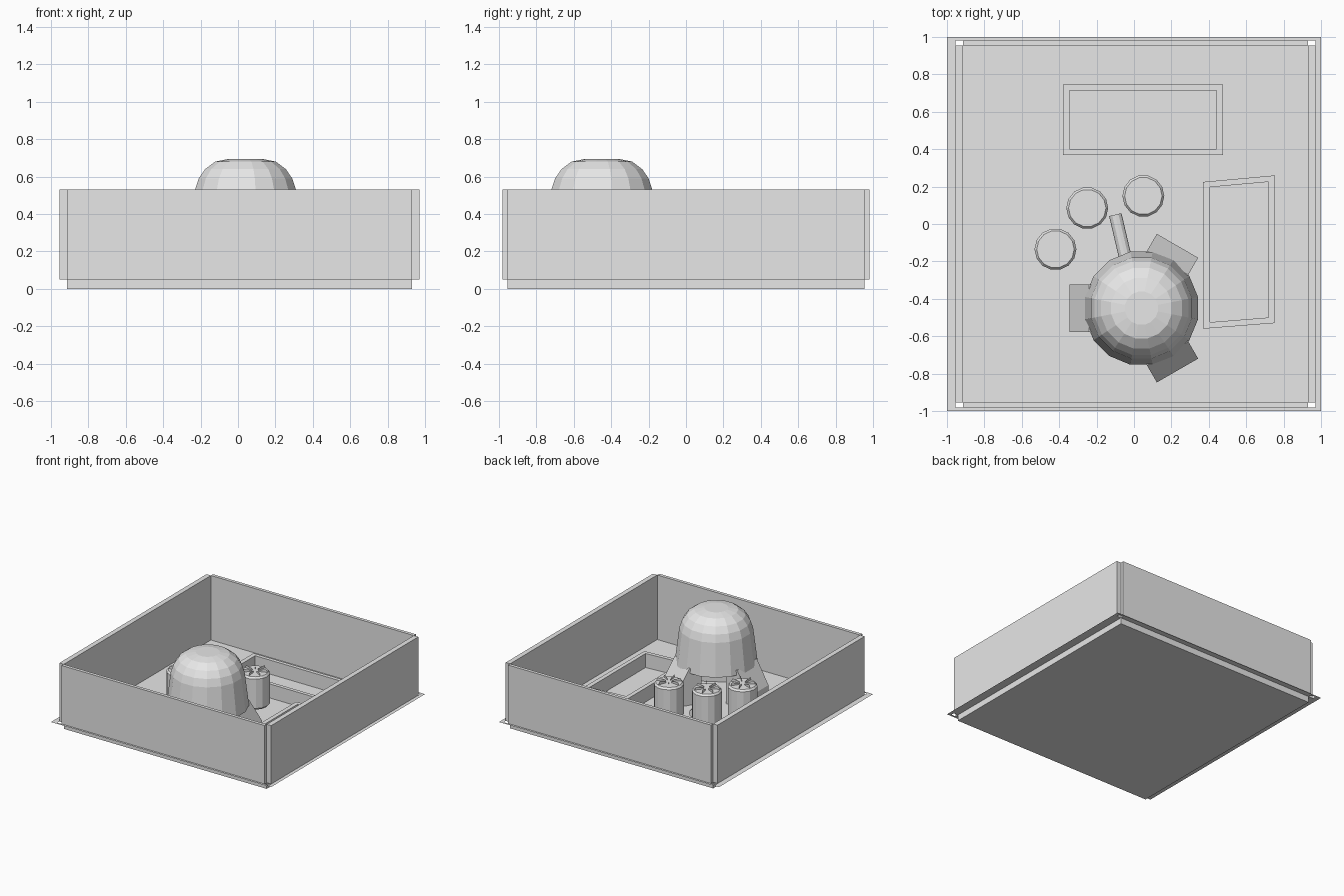
import bpy, bmesh, math
from mathutils import Vector

if "Cube" in bpy.data.objects:
    bpy.data.objects.remove(bpy.data.objects["Cube"])

grey = bpy.data.materials.new("plain_grey")
grey.diffuse_color = (0.8, 0.8, 0.8, 1)
grey.use_nodes = True
grey.node_tree.nodes["Principled BSDF"].inputs["Base Color"].default_value = grey.diffuse_color

def finish(name, bm):
    bmesh.ops.recalc_face_normals(bm, faces=bm.faces)
    me = bpy.data.meshes.new(name)
    bm.to_mesh(me)
    bm.free()
    me.materials.append(grey)
    ob = bpy.data.objects.new(name, me)
    bpy.context.collection.objects.link(ob)
    return ob

def box(name, x0, x1, y0, y1, z0, z1):
    bm = bmesh.new()
    bmesh.ops.create_cube(bm, size=1)
    for v in bm.verts:
        v.co = Vector(((x0 + x1) / 2 + v.co.x * (x1 - x0),
                       (y0 + y1) / 2 + v.co.y * (y1 - y0),
                       (z0 + z1) / 2 + v.co.z * (z1 - z0)))
    return finish(name, bm)

def lathe(name, centre, profile, n, phase=0.0):
    """Turned solid from (radius, height) rings, capped at both ends."""
    bm = bmesh.new()
    rings = [[bm.verts.new((centre[0] + r * math.cos(phase + 2 * math.pi * i / n),
                            centre[1] + r * math.sin(phase + 2 * math.pi * i / n), z))
              for i in range(n)] for r, z in profile]
    for a, b in zip(rings, rings[1:]):
        for i in range(n):
            j = (i + 1) % n
            bm.faces.new((a[i], a[j], b[j], b[i]))
    bm.faces.new(rings[0])
    bm.faces.new(rings[-1])
    return finish(name, bm)

def frame(name, outer, inner, z0, z1):
    """Upright border between two outlines with equal point counts."""
    bm = bmesh.new()
    loops = [[bm.verts.new((x, y, z)) for x, y in pts]
             for pts, z in ((outer, z0), (outer, z1), (inner, z1), (inner, z0))]
    n = len(outer)
    for k in range(4 if z1 > z0 else 1):
        a, b = loops[k], loops[(k + 1) % 4]
        for i in range(n):
            j = (i + 1) % n
            bm.faces.new((a[i], a[j], b[j], b[i]))
    return finish(name, bm)

def rect(x0, x1, y0, y1):
    return [(x0, y0), (x1, y0), (x1, y1), (x0, y1)]

# Tray: floor with low sides, four walls, thin flange
X0, X1, Y = -0.915, 0.93, 0.955
T, OY, ZL, ZT = 0.04, 0.982, 0.05, 0.53
bm = bmesh.new()
lo = [bm.verts.new((x, y, 0)) for x, y in rect(X0, X1, -Y, Y)]
hi = [bm.verts.new((x, y, ZL)) for x, y in rect(X0, X1, -Y, Y)]
bm.faces.new(lo)
for i in range(4):
    j = (i + 1) % 4
    bm.faces.new((lo[i], lo[j], hi[j], hi[i]))
finish("tray_floor", bm)
box("left_wall", X0 - T, X0, -Y, Y, ZL, ZT)
box("right_wall", X1, X1 + T, -Y, Y, ZL, ZT)
box("front_wall", X0, X1, -OY, -Y, ZL, ZT)
box("back_wall", X0, X1, Y, OY, ZL, ZT)

bm = bmesh.new()
a = [bm.verts.new((x, y, ZL)) for x, y in rect(-1, 1, -1, 1)]
b = [bm.verts.new((x, y, ZL)) for x, y in rect(X0 - T, X1 + T, -OY, OY)]
for i in range(4):
    j = (i + 1) % 4
    bm.faces.new((a[i], a[j], b[j], b[i]))
finish("tray_flange", bm)

# Two bordered beds on the floor
frame("back_bed_border", rect(-0.38, 0.475, 0.37, 0.745),
      rect(-0.345, 0.44, 0.40, 0.715), 0, 0.115)
frame("right_bed_border",
      [(0.37, -0.56), (0.75, -0.53), (0.755, 0.26), (0.37, 0.225)],
      [(0.405, -0.525), (0.718, -0.50), (0.718, 0.225), (0.405, 0.197)], 0, 0.115)

# Domed furnace
C = (0.04, -0.45)
lathe("furnace_dome", C,
      [(0.308, 0.26), (0.275, 0.53), (0.255, 0.59), (0.22, 0.64),
       (0.165, 0.68), (0.09, 0.695)], 16, math.pi / 16)

# Three sloping feet around the furnace
for k, ang in enumerate((60, 180, 300)):
    d = Vector((math.cos(math.radians(ang)), math.sin(math.radians(ang)), 0))
    s = Vector((-d.y, d.x, 0)) * 0.1275
    side = [(0.18, 0), (0.385, 0), (0.385, 0.11), (0.28, 0.30), (0.18, 0.30)]
    bm = bmesh.new()
    base = Vector((C[0], C[1], 0))
    p, q = ([bm.verts.new(base + d * r + s * sg + Vector((0, 0, z))) for r, z in side]
            for sg in (-1, 1))
    bm.faces.new(p)
    bm.faces.new(q)
    for i in range(5):
        j = (i + 1) % 5
        bm.faces.new((p[i], p[j], q[j], q[i]))
    finish("furnace_foot_%d" % (k + 1), bm)

# Pipe from under the furnace
start, end = Vector((-0.03, -0.25, 0.05)), Vector((-0.1, 0.05, 0.05))
bm = bmesh.new()
bmesh.ops.create_cone(bm, cap_ends=True, segments=12, radius1=0.034, radius2=0.034,
                      depth=(end - start).length)
turn = (end - start).to_track_quat('Z', 'Y')
for v in bm.verts:
    v.co = turn @ v.co + (start + end) / 2
finish("outlet_pipe", bm)

# Three drums with upright radial fins on top
for k, (cx, cy, turn) in enumerate(((-0.25, 0.085, 0.0), (0.05, 0.15, 0.35), (-0.42, -0.135, 0.1))):
    lathe("drum_%d" % (k + 1), (cx, cy),
          [(0.1, 0.04), (0.112, 0.055), (0.112, 0.295), (0.1, 0.31)], 14)
    bm = bmesh.new()
    for i in range(7):
        t = turn + 2 * math.pi * i / 7
        pts = ((0.025, 0.305), (0.1, 0.305), (0.085, 0.335), (0.025, 0.32))
        bm.faces.new([bm.verts.new((cx + r * math.cos(t), cy + r * math.sin(t), z))
                      for r, z in pts])
    finish("drum_fins_%d" % (k + 1), bm)
